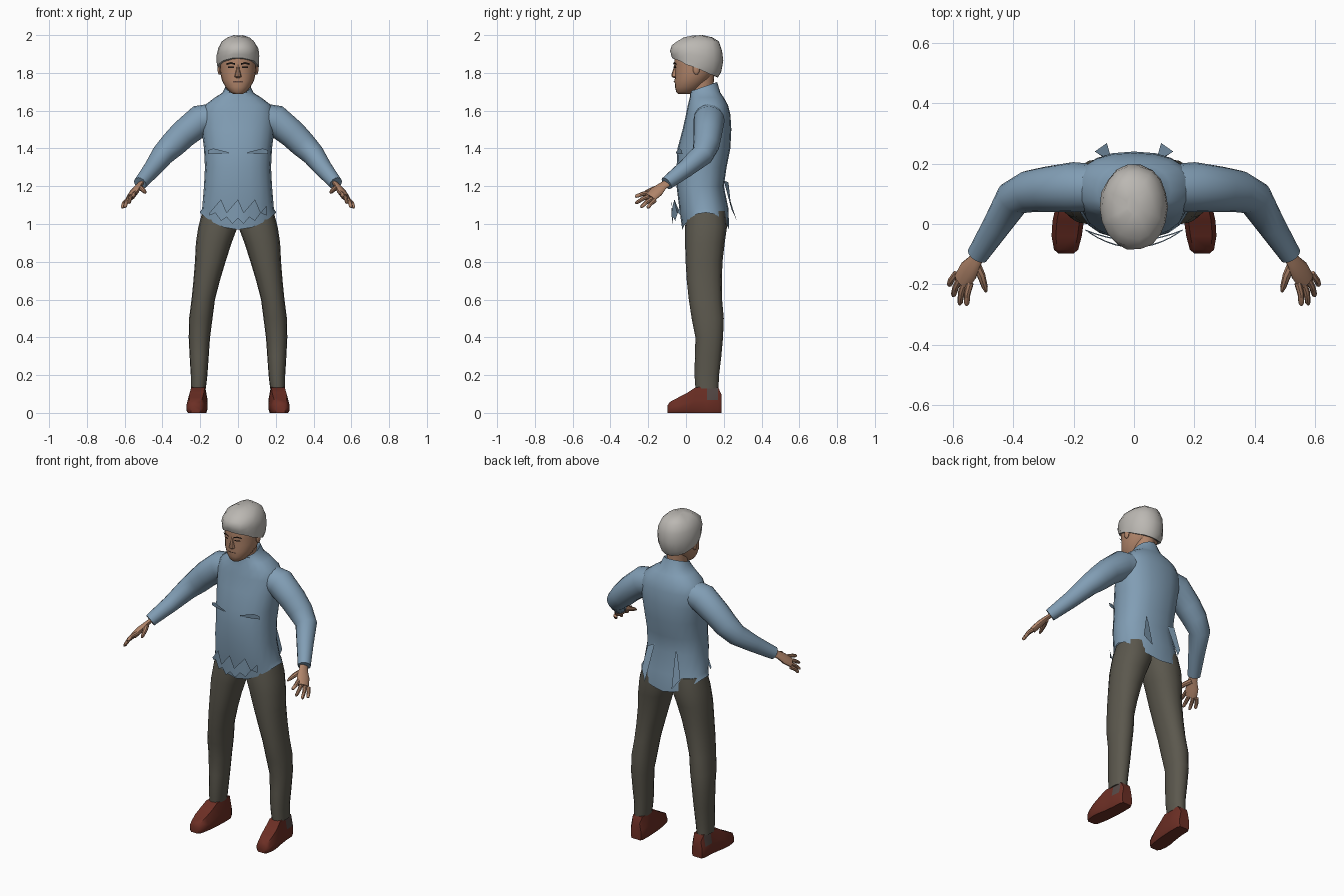
import bpy, bmesh, random
from math import sin, cos, pi
from mathutils import Vector

random.seed(4)
cube = bpy.data.objects.get("Cube")
if cube:
    bpy.data.objects.remove(cube, do_unlink=True)


def material(name, rgb):
    m = bpy.data.materials.new(name)
    m.use_nodes = True
    m.diffuse_color = (*rgb, 1)
    m.node_tree.nodes["Principled BSDF"].inputs["Base Color"].default_value = (*rgb, 1)
    return m


SHIRT = material("blue shirt", (.22, .34, .46))
PANTS = material("olive trousers", (.105, .097, .075))
SHOE = material("red brown leather", (.15, .028, .018))
WORN = material("worn grey leather", (.09, .065, .06))
SKIN = material("skin", (.44, .235, .145))
HAIR = material("grey hair", (.50, .48, .45))
DARK = material("dark brow", (.02, .014, .012))
LIPS = material("lips", (.25, .13, .10))
parts = []


def finish(name, bm, mats, rule=None, normals=True):
    if normals:
        bmesh.ops.recalc_face_normals(bm, faces=bm.faces)
    if rule:
        for f in bm.faces:
            f.material_index = rule(f.calc_center_median())
    me = bpy.data.meshes.new(name)
    bm.to_mesh(me)
    bm.free()
    for m in mats:
        me.materials.append(m)
    ob = bpy.data.objects.new(name, me)
    bpy.context.collection.objects.link(ob)
    parts.append(ob)
    return ob


def loft(name, rings, mats, side=1, caps=(True, True), rule=None, jitter=0):
    """Skin a list of point rings; side=-1 mirrors the part in x."""
    bm = bmesh.new()
    rows = []
    for ring in rings:
        rows.append([bm.verts.new((side * p[0], p[1], p[2])) for p in ring])
    n = len(rows[0])
    for a, b in zip(rows, rows[1:]):
        for i in range(n):
            j = (i + 1) % n
            bm.faces.new((a[i], a[j], b[j], b[i]))
    for row, cap in ((rows[0], caps[0]), (rows[-1], caps[1])):
        if cap:
            bm.faces.new(row)
    for v in bm.verts:
        v.co += Vector([random.uniform(-jitter, jitter) for _ in range(3)])
    return finish(name, bm, mats, rule)


def level(z, x0, x1, y0, y1, e=1.0, tilt=0, lift=0, n=20):
    """Rounded level ring; tilt slopes it along y, lift raises its sides."""
    pts = []
    for i in range(n):
        c, s = cos(2 * pi * i / n), sin(2 * pi * i / n)
        c, s = [(1 if k > 0 else -1) * abs(k) ** e for k in (c, s)]
        x = (x0 + x1) / 2 + c * (x1 - x0) / 2
        y = (y0 + y1) / 2 + s * (y1 - y0) / 2
        pts.append((x, y, z + tilt * (y - .06) + lift * x * x))
    return pts


def tube(name, path, radii, mats, side=1, wide=(0, 1, 0), flat=1.0, n=12):
    path = [Vector(p) for p in path]
    rings = []
    for k, (p, r) in enumerate(zip(path, radii)):
        d = (path[min(k + 1, len(path) - 1)] - path[max(k - 1, 0)]).normalized()
        u = Vector(wide)
        u = (u - d * u.dot(d)).normalized()
        v = d.cross(u)
        rings.append([p + u * r * cos(2 * pi * i / n) + v * r * flat * sin(2 * pi * i / n)
                      for i in range(n)])
    return loft(name, rings, mats, side)


def blob(name, center, size, mat, seg=12):
    bm = bmesh.new()
    bmesh.ops.create_uvsphere(bm, u_segments=seg, v_segments=8, radius=1)
    for v in bm.verts:
        v.co = Vector([c + s * q for c, s, q in zip(center, size, v.co)])
    return finish(name, bm, [mat])


def ragged(name, edge, mat):
    """Torn cloth strip from (x, y, low z, high z) stations."""
    bm = bmesh.new()
    cols = [(bm.verts.new((x, y, lo)), bm.verts.new((x, y - .004, hi))) for x, y, lo, hi in edge]
    for a, b in zip(cols, cols[1:]):
        bm.faces.new((a[0], b[0], b[1], a[1]))
    return finish(name, bm, [mat], normals=False)


# Shirt body, with a dipping hem and a sloped collar
body = [(1.08, .19, -.035, .225), (1.2, .18, -.05, .2), (1.3, .175, -.05, .215),
        (1.4, .18, -.045, .235), (1.5, .193, -.018, .24), (1.58, .195, 0, .235),
        (1.63, .175, .01, .222), (1.67, .122, .02, .2), (1.695, .082, .022, .182)]
rings = [level(.97, -.203, .203, -.02, .228, .85, lift=2.2)]
rings += [level(z, -w, w, a, b, .85) for z, w, a, b in body]
rings.append(level(1.715, -.068, .068, .012, .165, 1, tilt=.35))
rings.append(level(1.70, -.058, .058, .025, .155, 1, tilt=.35))
loft("shirt_body", rings, [SHIRT], caps=(False, True))

# Torn shirt edges
ragged("front_torn_hem", [(x, -.075 + 2.2 * x * x, 1.0 + 2 * x * x + (k % 2) * .03, 1.06 + (k % 3) * .035)
                          for k, x in enumerate([i * .03 - .15 for i in range(11)])], SHIRT)
for s, word in ((1, "left"), (-1, "right")):
    ragged(word + "_chest_fold", [(s * x, -.052 + 1.3 * x * x, 1.37, z)
                                  for x, z in ((.05, 1.38), (.09, 1.39), (.13, 1.4), (.16, 1.39))], SHIRT)
    bm = bmesh.new()
    bm.faces.new([bm.verts.new((s * x, y, z)) for x, y, z in
                  ((.07, .2, 1.23), (.1, .225, 1.22), (.13, .24, 1.08), (.09, .268, 1.02))])
    finish(word + "_back_shard", bm, [SHIRT], normals=False)

# Limbs
legs = [(.04, .17, .05, .18), (.17, .25, .05, .172), (.162, .25, .045, .175), (.155, .256, .047, .187),
        (.148, .261, .05, .196), (.135, .259, .03, .2), (.122, .246, .015, .191),
        (.096, .236, .004, .19), (.066, .228, -.002, .193), (.034, .223, -.005, .205),
        (.002, .21, -.005, .217), (0, .187, .005, .21)]
heights = [.12, .13, .2, .3, .4, .5, .6, .7, .8, .9, .985, 1.07]
arm = [(.09, .12, 1.57), (.2, .122, 1.548), (.29, .115, 1.475), (.345, .108, 1.42),
       (.4, .085, 1.365), (.455, -.005, 1.29), (.518, -.103, 1.215)]
wide = (.06, .035, -.05)
knuckle_a, knuckle_b = Vector((.543, -.195, 1.165)), Vector((.588, -.165, 1.125))
tips = [(.555, -.27, 1.145), (.578, -.268, 1.11), (.6, -.24, 1.088), (.614, -.205, 1.085)]
shoe = [(-.098, .225, .025, .04), (-.085, .225, .04, .058), (-.04, .223, .05, .082),
        (.01, .218, .052, .108), (.05, .212, .049, .135), (.11, .207, .046, .138),
        (.17, .206, .044, .135), (.187, .206, .034, .1)]
sole_shape = [(-1, .15), (-.85, 0), (.85, 0), (1, .15), (1, .5), (.72, 1), (-.72, 1), (-1, .5)]

for s, word in ((1, "left"), (-1, "right")):
    loft(word + "_trouser_leg", [level(z, *r, .9, n=16) for z, r in zip(heights[1:], legs[1:])],
         [PANTS], s)
    loft(word + "_shoe", [[(cx + px * w, y, pz * top) for px, pz in sole_shape] for y, cx, w, top in shoe],
         [SHOE, WORN], s,
         rule=lambda c: int(abs(c.x) > .235 and .1 < c.y < .17 and .06 < c.z < .12))
    tube(word + "_sleeve", arm, [.075, .083, .075, .07, .06, .047, .036], [SHIRT], s, n=16)
    tube(word + "_palm", [(.505, -.085, 1.225), (.528, -.125, 1.2), (.548, -.155, 1.172), (.57, -.19, 1.14)],
         [.024, .027, .038, .035], [SKIN], s, wide, .5)
    for k, tip in enumerate(tips):
        base = knuckle_a.lerp(knuckle_b, k / 3)
        tip = Vector(tip)
        tube(f"{word}_finger_{k + 1}", [base, base.lerp(tip, .5) + Vector((.004, 0, .004)),
                                        base.lerp(tip, .9), tip],
             [.0125, .011, .009, .004], [SKIN], s, wide, n=8)
    tube(word + "_thumb", [(.525, -.13, 1.195), (.506, -.17, 1.185), (.494, -.21, 1.17), (.49, -.225, 1.163)],
         [.016, .014, .01, .004], [SKIN], s, wide, n=8)
    # Paired face details
    blob(word + "_ear", (s * .098, .055, 1.82), (.01, .018, .03), SKIN)
    ragged(word + "_eyebrow", [(s * x, y, z - .005, z + .004) for x, y, z in
                               ((.016, -.064, 1.847), (.038, -.059, 1.853), (.06, -.048, 1.847))], DARK)
    ragged(word + "_eye", [(s * x, y, 1.826, 1.834) for x, y in
                           ((.022, -.062), (.038, -.058), (.052, -.051))], DARK)

# Neck and head
loft("neck", [level(1.66, -.055, .055, .03, .15), level(1.72, -.055, .055, .02, .145),
              level(1.8, -.06, .06, .01, .15)], [SKIN])
skull = [(1.688, .025, -.04, .03), (1.7, .045, -.052, .055), (1.725, .066, -.058, .085),
         (1.76, .085, -.06, .12), (1.8, .094, -.058, .15), (1.84, .097, -.06, .165),
         (1.89, .097, -.062, .165), (1.94, .08, -.045, .15)]
loft("head", [level(z, -w, w, a, b, .95) for z, w, a, b in skull], [SKIN])
loft("nose", [level(z, -w, w, y, -.04, n=8) for z, w, y in
              ((1.773, .01, -.064), (1.78, .019, -.076), (1.79, .016, -.078),
               (1.82, .009, -.068), (1.845, .007, -.061))], [SKIN])
ragged("mouth", [(x, -.064 + 8 * x * x, 1.75, 1.757) for x in (-.027, -.012, .012, .027)], LIPS)

# Swept hair, lower at the nape than at the brow
cap = [(1.825, .095, -.055, .155, -.42), (1.822, .107, -.075, .17, -.42), (1.85, .112, -.082, .188, -.35),
       (1.89, .113, -.084, .197, -.2), (1.93, .107, -.076, .193, -.1), (1.965, .088, -.05, .175, 0),
       (1.987, .06, -.015, .145, 0), (1.998, .025, .03, .1, 0)]
loft("hair", [level(z, -w, w, a, b, .95, t, n=18) for z, w, a, b, t in cap], [HAIR], jitter=.003)

# Smooth shading with kept creases
bpy.ops.object.select_all(action='DESELECT')
for ob in parts:
    ob.select_set(True)
bpy.context.view_layer.objects.active = parts[0]
bpy.ops.object.shade_smooth_by_angle(angle=.7)
